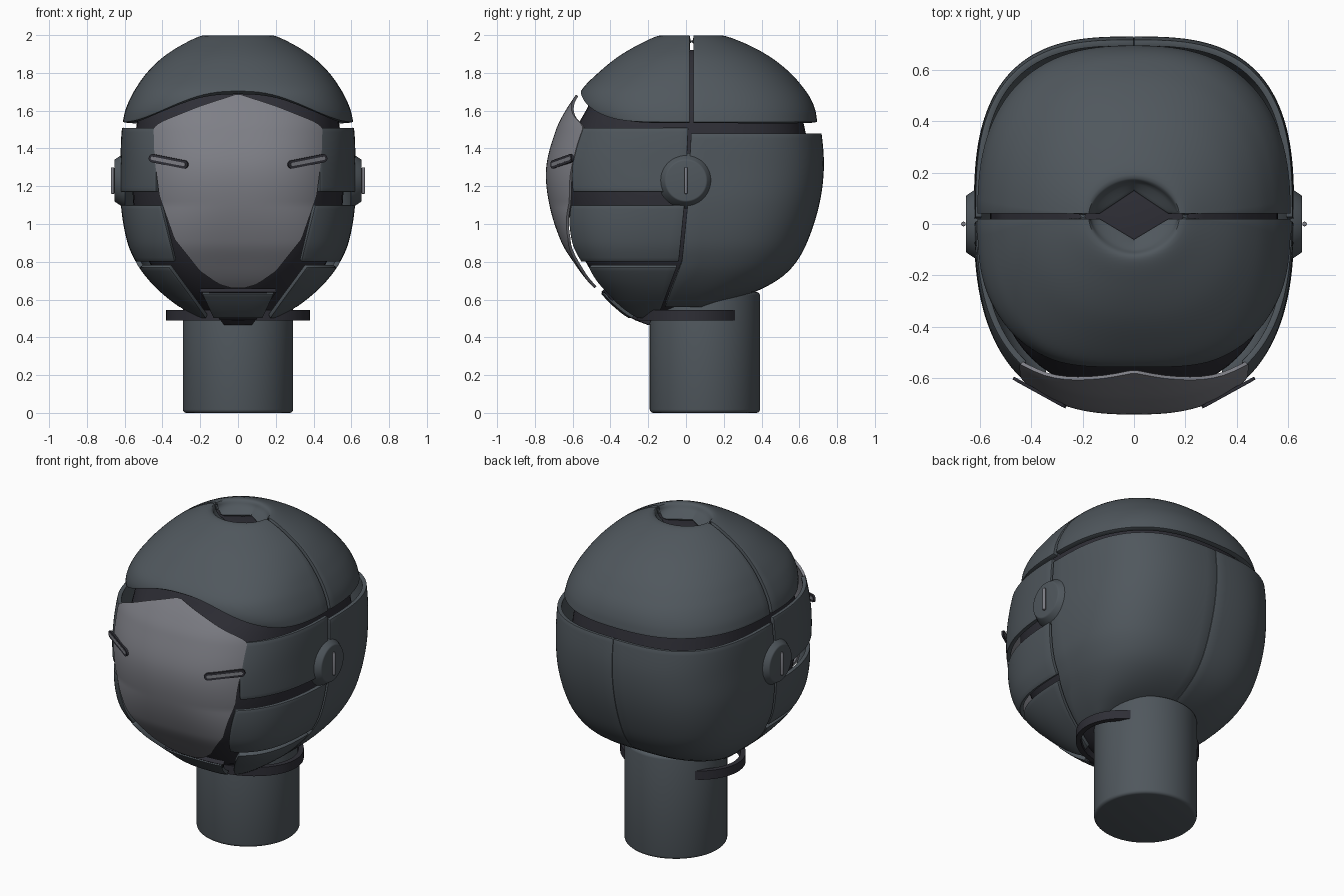
import bpy, bmesh, math
from mathutils import Vector, Matrix

if "Cube" in bpy.data.objects:
    bpy.data.objects.remove(bpy.data.objects["Cube"])

YC = 0.03  # y of the side seam


def material(name, rgb):
    m = bpy.data.materials.new(name)
    m.diffuse_color = (*rgb, 1)
    m.use_nodes = True
    m.node_tree.nodes["Principled BSDF"].inputs["Base Color"].default_value = m.diffuse_color
    return m


SLATE = material("slate_shell", (0.08, 0.096, 0.11))
GREY = material("grey_visor", (0.21, 0.213, 0.24))
DARK = material("dark_core", (0.028, 0.028, 0.037))

# rows: key, half width, front y, back y
BODY = [(.46, .15, -.2, .05), (.5, .22, -.3, .07), (.56, .31, -.38, .12), (.63, .4, -.45, .34),
        (.7, .47, -.52, .48), (.78, .53, -.58, .57), (.9, .585, -.655, .64), (1.1, .62, -.72, .705),
        (1.3, .622, -.737, .73), (1.5, .615, -.685, .715), (1.6, .59, -.635, .69), (1.7, .53, -.57, .64)]
CORE = [(.5, .15, -.2, .1), (.62, .33, -.38, .28), (.78, .46, -.52, .5), (1.0, .54, -.61, .62),
        (1.3, .56, -.65, .66), (1.5, .54, -.585, .63), (1.6, .52, -.53, .6), (1.7, .46, -.48, .54),
        (1.8, .38, -.4, .46), (1.92, .22, -.22, .28)]
# rows: key, half width, front y, back y, z, roundness
CAP = [(0, .15, -.06, .13, 1.93, 1.0), (1, .168, -.1, .16, 1.965, 1.6), (2, .185, -.135, .19, 1.998, 2),
       (3, .285, -.24, .315, 1.955, 2.05), (4, .395, -.36, .445, 1.885, 2.15), (5, .483, -.465, .552, 1.8, 2.25),
       (6, .54, -.545, .622, 1.72, 2.35), (7, .573, -.572, .662, 1.66, 2.4), (8, .597, -.568, .685, 1.6, 2.45),
       (9, .61, -.54, .695, 1.54, 2.5)]
VISOR = [(.66, .03), (.68, .1), (.75, .2), (.92, .335), (1.15, .415), (1.35, .44), (1.51, .445),
         (1.54, .41), (1.625, .2), (1.685, .015)]
SEAM_Y = [(.5, -.15), (.56, -.12), (.8, -.03), (1.1, 0), (1.5, .02)]


def lerp(table, k):
    for a, b in zip(table, table[1:]):
        if k <= b[0]:
            break
    t = min(1, max(0, (k - a[0]) / (b[0] - a[0])))
    return [p + (q - p) * t for p, q in zip(a[1:], b[1:])]


def smooth(table, k):
    """Smooth curve through the table rows."""
    i = 0
    while i < len(table) - 2 and k > table[i + 1][0]:
        i += 1
    a, b = table[i], table[i + 1]
    p, q = table[max(i - 1, 0)], table[min(i + 2, len(table) - 1)]
    h = b[0] - a[0]
    t = min(1, max(0, (k - a[0]) / h))
    out = []
    for c in range(1, len(a)):
        m0 = (b[c] - p[c]) / (b[0] - p[0]) * h
        m1 = (q[c] - a[c]) / (q[0] - a[0]) * h
        out.append((2*t**3 - 3*t*t + 1)*a[c] + (t**3 - 2*t*t + t)*m0 + (3*t*t - 2*t**3)*b[c] + (t**3 - t*t)*m1)
    return out


def ring_point(th, w, f, b, z, n):
    c, s = math.cos(th), math.sin(th)
    d = b - YC if s > 0 else YC - f
    return Vector((math.copysign(w * abs(c) ** (2/n), c), YC + math.copysign(d * abs(s) ** (2/n), s), z))


def roundness(z, rear):  # the jaw and the back are squarer than the face
    return 2.9 if rear else 2.6 + .8 * min(1, max(0, (1.1 - z) / .3))


def body(th, z, off=0.0):
    w, f, b = smooth(BODY, z)
    return ring_point(th, w + off, f - off, b + off, z, roundness(z, math.sin(th) > 0))


def th_at_x(x, z):  # angle on the front right where the shell reaches x
    return -math.acos(min(1, x / smooth(BODY, z)[0]) ** (roundness(z, False) / 2))


def th_at_y(y, z):  # angle on the right side where the shell reaches y
    w, f, b = smooth(BODY, z)
    d = b - YC if y > YC else YC - f
    return math.copysign(math.asin(min(1, abs(y - YC) / d) ** (roundness(z, y > YC) / 2)), y - YC)


def shade(ob):
    bpy.ops.object.select_all(action='DESELECT')
    ob.select_set(True)
    bpy.context.view_layer.objects.active = ob
    for m in list(ob.modifiers):
        bpy.ops.object.modifier_apply(modifier=m.name)
    bpy.ops.object.shade_smooth_by_angle(angle=math.radians(40))


def finish(bm, name, mat):
    me = bpy.data.meshes.new(name)
    bm.to_mesh(me)
    bm.free()
    me.materials.append(mat)
    ob = bpy.data.objects.new(name, me)
    bpy.context.collection.objects.link(ob)
    shade(ob)
    return ob


def panel(name, fn, nu, nv, mat, thick=0.025, mirror=False, bevel=0.006, fill=False):
    bm = bmesh.new()
    g = [[bm.verts.new(fn(i / nu, j / nv)) for i in range(nu + 1)] for j in range(nv + 1)]
    for j in range(nv):
        for i in range(nu):
            bm.faces.new((g[j][i], g[j][i+1], g[j+1][i+1], g[j+1][i]))
    bmesh.ops.remove_doubles(bm, verts=bm.verts, dist=0.0003)
    if fill:
        bmesh.ops.holes_fill(bm, edges=bm.edges, sides=0)
        bmesh.ops.recalc_face_normals(bm, faces=bm.faces)
    ob = finish(bm, name, mat)
    if thick:
        m = ob.modifiers.new("thickness", 'SOLIDIFY')
        m.thickness, m.offset = thick, -1
    if bevel:
        m = ob.modifiers.new("soft_edge", 'BEVEL')
        m.width, m.segments, m.angle_limit = bevel, 2, math.radians(55)
    if mirror:
        m = ob.modifiers.new("mirror", 'MIRROR')
        m.use_mirror_merge = False
    shade(ob)


# dark inner head
def core(u, v):
    z = .5 + 1.42 * v
    return ring_point(2 * math.pi * u, *smooth(CORE, z), z, 2.6)


panel("inner_head", core, 72, 36, DARK, thick=0, bevel=0, fill=True)


# two halves of the skull cap, with a dimple and a diamond opening on top
def cap(side):
    def fn(u, v):
        th = math.pi * (u if side > 0 else u - 1)
        low = 1.54
        if side < 0:
            x = .6 * math.cos(th)
            low += .165 * .5 * (1 + math.cos(math.pi * x / .6))
        key = (6 + (1.72 - low) / .06) * (1 - v)
        w, f, b, z, n = smooth(CAP, key)
        if side < 0:
            n += .3 * min(1, max(0, (key - 3) / 3))
        p = ring_point(th, w, f, b, z, n)
        p.y = YC + side * max(abs(p.y - YC), .011)
        return p
    return fn


panel("cap_back", cap(1), 56, 40, SLATE, thick=0.03, bevel=0.01)
panel("cap_front", cap(-1), 56, 40, SLATE, thick=0.03, bevel=0.01)


# back shell, split by a fine centre seam
def back(u, v):
    z = .56 + .92 * v
    lo = th_at_y(lerp(SEAM_Y, z)[0] + .008, z)
    p = body(lo + (math.pi / 2 - lo) * u, z)
    p.x = max(p.x, .001)
    return p


panel("back_shell", back, 40, 34, SLATE, mirror=True, bevel=0.002)


# side bands and jaw
def band(z0, z1, edge):
    def fn(u, v):
        z = z0 + (z1 - z0) * v
        lo = th_at_x(lerp(edge, z)[0], z)
        hi = th_at_y(lerp(SEAM_Y, z)[0] - .008, z)
        return body(lo + (hi - lo) * u, z)
    return fn


for name, z0, z1, edge in (("upper_band", 1.17, 1.51, [(1.17, .435), (1.51, .435)]),
                           ("cheek_band", .8, 1.1, [(.8, .335), (1.1, .41)]),
                           ("jaw_band", .5, .77, [(.5, .17), (.6, .24), (.77, .365)])):
    panel(name, band(z0, z1, edge), 24, 14, SLATE, mirror=True, bevel=0.004)


# face pieces that span the centre line
def face(z0, z1, edge, off):
    def fn(u, v):
        z = z0 + (z1 - z0) * v
        a = th_at_x(lerp(edge, z)[0], z)
        lo, hi = -math.pi - a, a
        return body(lo + (hi - lo) * u, z, off)
    return fn


panel("visor", face(.66, 1.685, VISOR, .003), 40, 60, GREY, thick=0.015, bevel=0)
panel("chin_backing", face(.465, .64, [(.465, .08), (.64, .21)], -.012), 20, 8, DARK, bevel=0)
panel("chin_plate", face(.5, .63, [(.5, .13), (.63, .19)], 0), 20, 8, SLATE, bevel=0.004)


# visor clips: dark capsule plates with a lighter slot
def capsule(name, sx, r, depth, mat):
    a, b = Vector((.285, -.704, 1.315)), Vector((.452, -.612, 1.348))
    d = (b - a).normalized()
    up = (Vector((0, 0, 1)) - d * d.z).normalized()
    out = d.cross(up)
    if out.y > 0:
        out = -out
    pts = []
    for c, start in ((b, -90), (a, 90)):
        for k in range(9):
            t = math.radians(start + k * 22.5)
            pts.append(c + (d * math.cos(t) + up * math.sin(t)) * r)
    bm = bmesh.new()
    base = bm.faces.new([bm.verts.new(p - out * .008) for p in pts])
    top = bmesh.ops.extrude_face_region(bm, geom=[base])["geom"]
    bmesh.ops.translate(bm, verts=[v for v in top if isinstance(v, bmesh.types.BMVert)], vec=out * (.008 + depth))
    bmesh.ops.scale(bm, verts=bm.verts, vec=(sx, 1, 1))
    bmesh.ops.recalc_face_normals(bm, faces=bm.faces)
    finish(bm, name, mat)


def cylinder(name, r1, r2, depth, matrix, mat, bevel=0.0, seg=48):
    bm = bmesh.new()
    bmesh.ops.create_cone(bm, cap_ends=True, segments=seg, radius1=r1, radius2=r2, depth=depth, matrix=matrix)
    if bevel:
        rims = [e for e in bm.edges if e.calc_face_angle(0) > .6]
        bmesh.ops.bevel(bm, geom=rims, offset=bevel, segments=3, affect='EDGES', profile=.5)
    return finish(bm, name, mat)


for sx, side in ((1, "right"), (-1, "left")):
    capsule("visor_clip_" + side, sx, .022, .004, DARK)
    capsule("visor_clip_slot_" + side, sx, .009, .005, GREY)
    # ear discs with a small upright pin
    turn = Matrix.Rotation(sx * math.pi / 2, 4, 'Y')
    cylinder("ear_disc_" + side, .15, .11, .06, Matrix.Translation((sx * .625, 0, 1.23)) @ turn, SLATE, .006)
    cylinder("ear_pin_" + side, .009, .009, .14, Matrix.Translation((sx * .664, 0, 1.23)), GREY, .003, 16)

# neck
cylinder("neck", .292, .292, .64, Matrix.Translation((0, .1, .32)), SLATE, .018, 64)


# collar, open at the back
def collar(u, v):
    t = math.radians(-231 + 282 * u)
    return Vector((.38 * math.cos(t), .03 + .3 * math.sin(t), .49 + .055 * v))


panel("collar", collar, 56, 1, DARK, thick=0.03, bevel=0)
